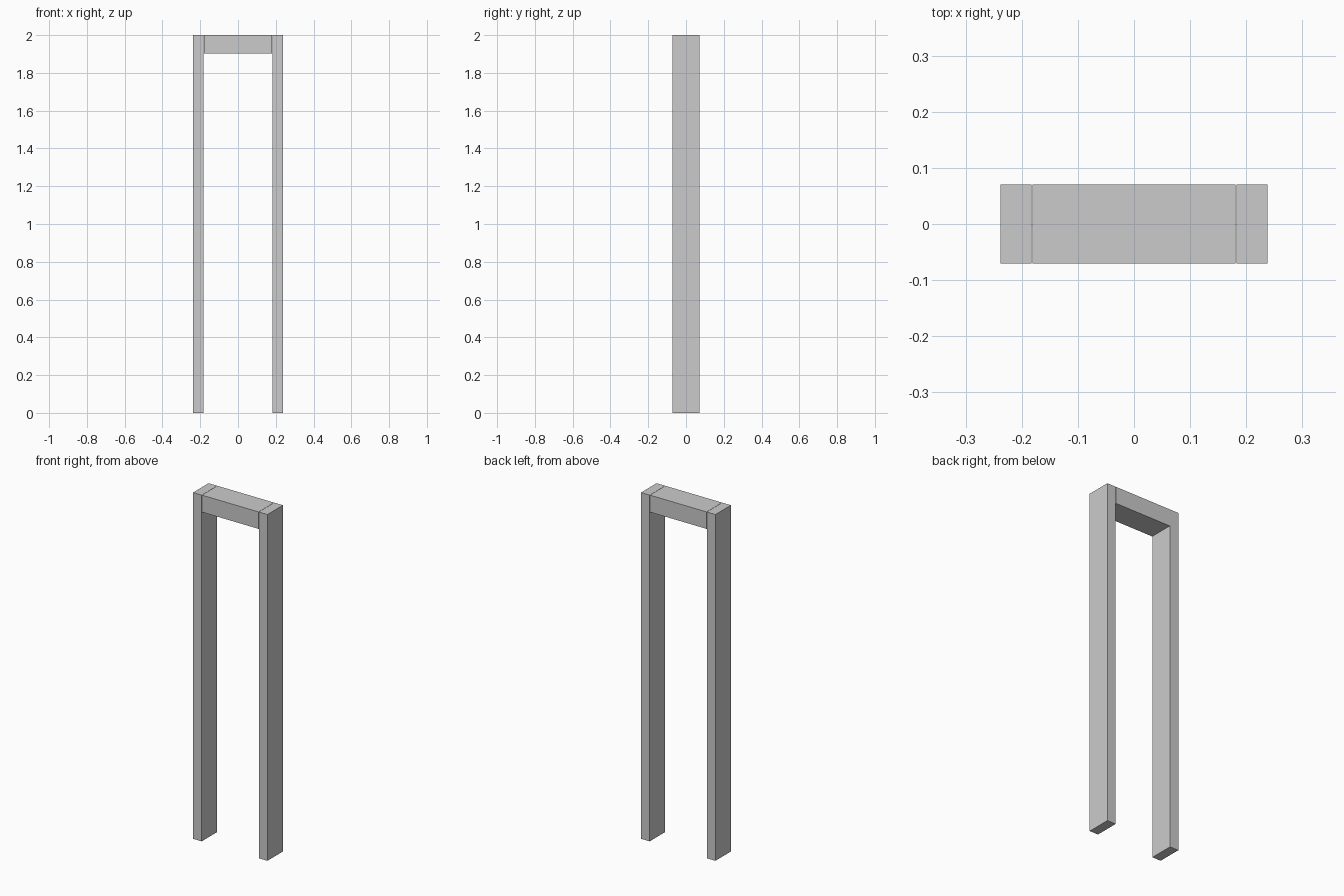
import bpy

if "Cube" in bpy.data.objects:
    bpy.data.objects.remove(bpy.data.objects["Cube"])

DEPTH = 0.141      # frame depth along y
HEIGHT = 2.0
OUTER = 0.2375     # half width of the frame
INNER = 0.1823     # inner face of each post
LINTEL = 0.1808    # half width of the lintel, leaving a hairline joint
LINTEL_Z = 1.902   # underside of the lintel


def box(name, x0, x1, z0, z1):
    """Box centred on y = 0, given its x and z limits."""
    bpy.ops.mesh.primitive_cube_add(size=1, location=((x0 + x1) / 2, 0, (z0 + z1) / 2))
    ob = bpy.context.object
    ob.name = name
    ob.scale = (x1 - x0, DEPTH, z1 - z0)
    bpy.ops.object.transform_apply(location=False, rotation=False, scale=True)
    return ob


# Upright posts
box("left_post", -OUTER, -INNER, 0, HEIGHT)
box("right_post", INNER, OUTER, 0, HEIGHT)

# Lintel between the posts, flush with their tops
box("lintel", -LINTEL, LINTEL, LINTEL_Z, HEIGHT)
